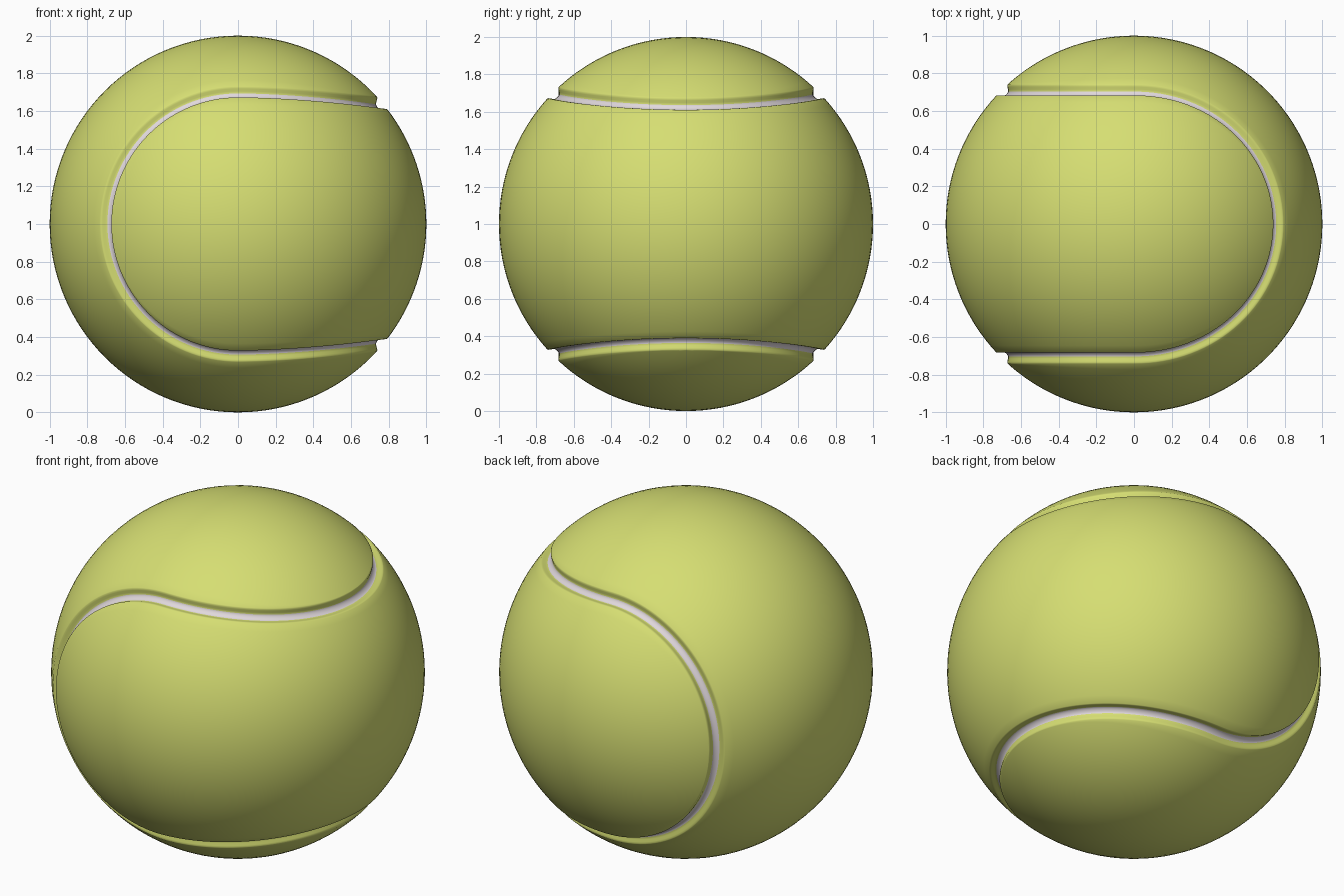
import bpy, bmesh, math
from mathutils import Vector

if "Cube" in bpy.data.objects:
    bpy.data.objects.remove(bpy.data.objects["Cube"])

N = 64          # seam steps per quarter
M = 32          # steps across a panel
CENTRE = Vector((0, 0, 1))


def material(name, rgb):
    m = bpy.data.materials.new(name)
    m.diffuse_color = (*rgb, 1)
    m.use_nodes = True
    m.node_tree.nodes["Principled BSDF"].inputs["Base Color"].default_value = m.diffuse_color
    return m


def quarter_point(s):
    """Quarter of the seam: a flat arc on the front, then a bend over the right end."""
    if s <= 0.5:
        a = s * math.pi
        p = Vector((-0.70 * math.cos(a), -0.71, 0.70 * math.sin(a)))
    else:
        b = (s - 0.5) * math.pi
        p = Vector((0.765 * math.sin(b), -0.71 * math.cos(b),
                    0.70 - 0.06 * math.sin(b) ** 1.5))
    if s == 1:
        p.y = 0
    return p.normalized()


def flip(points, sy, sz):
    return [Vector((p.x, p.y * sy, p.z * sz)) for p in points]


# closed seam from four mirrored quarters
q = [quarter_point(i / N) for i in range(N + 1)]
r = q[::-1]
seam = q[:-1] + flip(r, -1, 1)[:-1] + flip(q, -1, -1)[:-1] + flip(r, 1, -1)[:-1]
T = len(seam)


def offset_loop(d, radius):
    loop = []
    for i, p in enumerate(seam):
        tangent = seam[(i + 1) % T] - seam[i - 1]
        side = p.cross(tangent).normalized()
        loop.append((p * math.cos(d) + side * math.sin(d)) * radius)
    return loop


bm = bmesh.new()


def add_grid(rows, mats):
    """Skin rows of points with quads; mats gives the material of each strip."""
    vs = [[bm.verts.new(p + CENTRE) for p in row] for row in rows]
    for j in range(len(rows) - 1):
        for i in range(len(rows[j]) - 1):
            f = bm.faces.new((vs[j][i], vs[j][i + 1], vs[j + 1][i + 1], vs[j + 1][i]))
            f.material_index = mats[j]
            f.smooth = True


# groove with the pale seam at its bottom
half = [(0.044, 1.0), (0.039, 0.998), (0.033, 0.991), (0.026, 0.979),
        (0.018, 0.970), (0.009, 0.967)]
profile = [(-d, h) for d, h in half] + [(0, 0.966)] + half[::-1]
loops = [offset_loop(d, h) for d, h in profile]
strip_mats = [1 if abs(a[0] + b[0]) / 2 < 0.018 else 0
              for a, b in zip(profile, profile[1:])]
add_grid([l + l[:1] for l in loops], strip_mats)


def slerp(a, b, t):
    w = a.angle(b, 0)
    if w < 1e-6:
        return a.copy()
    return (a * math.sin((1 - t) * w) + b * math.sin(t * w)) / math.sin(w)


# two interlocking felt panels, each spanned by arcs between mirrored edge points
def add_panel(edge, start, mirror):
    rows = []
    for i in range(start, start + 2 * N + 1):
        a, b = edge[i % T], edge[(mirror - i) % T]
        rows.append([slerp(a, b, k / M) for k in range(M + 1)])
    add_grid(rows, [0] * (2 * N))


add_panel(loops[-1], N, 2 * N)   # top, left and bottom
add_panel(loops[0], 0, 0)        # front, right and back

bmesh.ops.remove_doubles(bm, verts=bm.verts, dist=2e-5)
bmesh.ops.recalc_face_normals(bm, faces=bm.faces)
mesh = bpy.data.meshes.new("ball")
bm.to_mesh(mesh)
bm.free()
mesh.materials.append(material("yellow green felt", (0.67, 0.73, 0.17)))
mesh.materials.append(material("pale grey seam", (0.75, 0.69, 0.72)))
ball = bpy.data.objects.new("ball", mesh)
bpy.context.collection.objects.link(ball)
